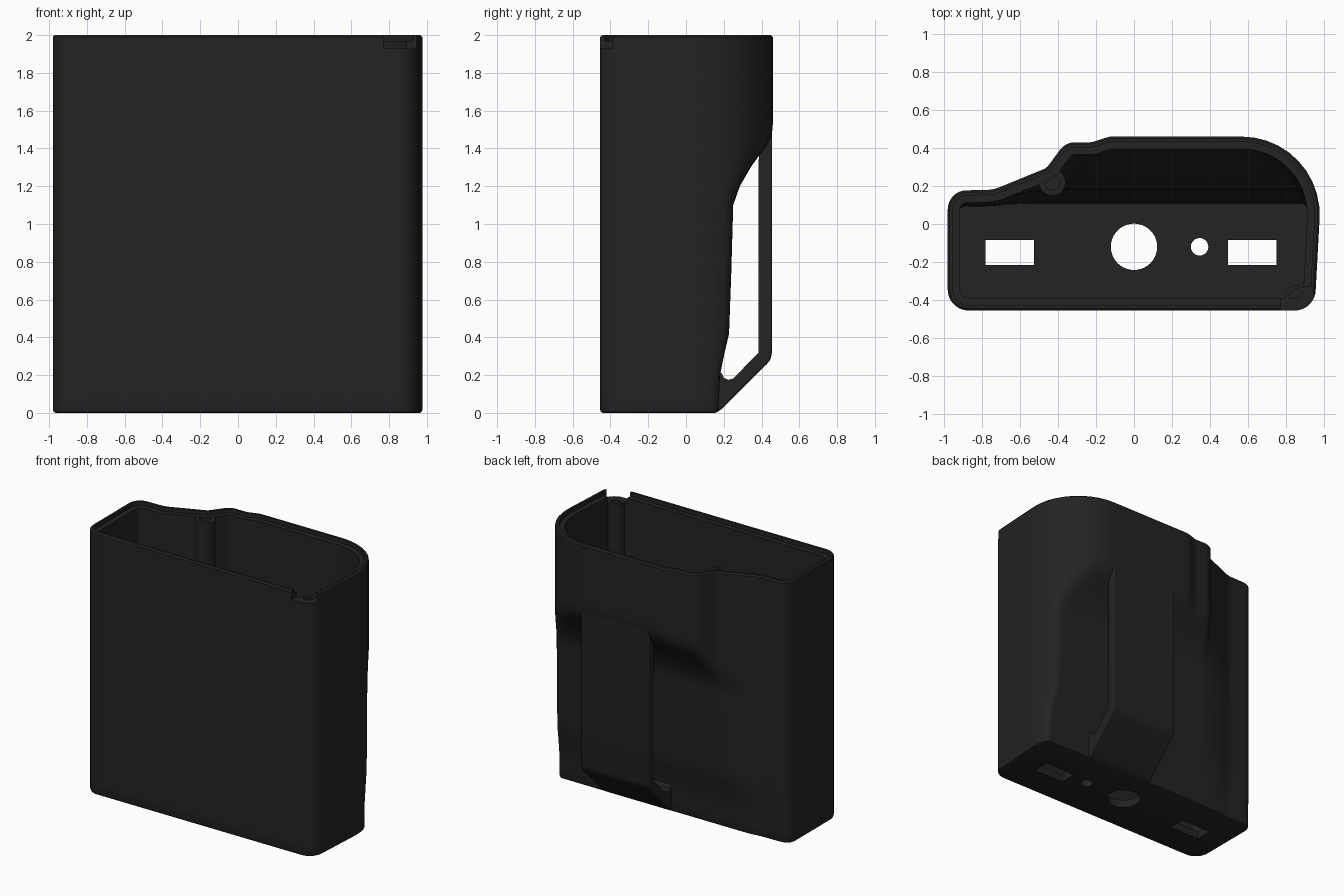
import bpy, bmesh, math
from mathutils import Vector

cube = bpy.data.objects.get("Cube")
if cube:
    bpy.data.objects.remove(cube)

black = bpy.data.materials.new("matte_black")
black.use_nodes = True
COLOUR = (0.017, 0.017, 0.017, 1)
black.diffuse_color = COLOUR
black.node_tree.nodes["Principled BSDF"].inputs["Base Color"].default_value = COLOUR


def add_object(name, bm):
    bmesh.ops.recalc_face_normals(bm, faces=bm.faces)
    mesh = bpy.data.meshes.new(name)
    bm.to_mesh(mesh)
    bm.free()
    mesh.materials.append(black)
    obj = bpy.data.objects.new(name, mesh)
    bpy.context.collection.objects.link(obj)
    return obj


def select(obj):
    bpy.ops.object.select_all(action='DESELECT')
    obj.select_set(True)
    bpy.context.view_layer.objects.active = obj


def smooth(obj, angle=35):
    select(obj)
    bpy.ops.object.shade_smooth_by_angle(angle=math.radians(angle))


def box(name, x0, x1, y0, y1, z0, z1):
    bm = bmesh.new()
    bmesh.ops.create_cube(bm, size=1)
    for v in bm.verts:
        v.co = ((x0 + x1) / 2 + v.co.x * (x1 - x0),
                (y0 + y1) / 2 + v.co.y * (y1 - y0),
                (z0 + z1) / 2 + v.co.z * (z1 - z0))
    return add_object(name, bm)


def cylinder(name, x, y, z0, z1, r, r_base=None):
    bm = bmesh.new()
    bmesh.ops.create_cone(bm, cap_ends=True, segments=40, depth=z1 - z0,
                          radius1=r if r_base is None else r_base, radius2=r)
    bmesh.ops.translate(bm, vec=(x, y, (z0 + z1) / 2), verts=bm.verts)
    return add_object(name, bm)


def cut(obj, cutter):
    cutter.hide_render = True
    mod = obj.modifiers.new("cut", 'BOOLEAN')
    mod.operation, mod.solver, mod.object = 'DIFFERENCE', 'EXACT', cutter
    select(obj)
    bpy.ops.object.modifier_apply(modifier=mod.name)
    bpy.data.objects.remove(cutter)


def rounded_outline(corners, steps=10, max_len=0.06):
    """Closed polygon with each corner (x, y, radius) replaced by an arc."""
    pts, n = [], len(corners)
    for i, (x, y, r) in enumerate(corners):
        p = Vector((x, y))
        a = (Vector(corners[i - 1][:2]) - p).normalized()
        b = (Vector(corners[(i + 1) % n][:2]) - p).normalized()
        half = a.angle(b) / 2
        centre = p + (a + b).normalized() * r / math.sin(half)
        start, end = p + a * r / math.tan(half), p + b * r / math.tan(half)
        sweep = (start - centre).angle_signed(end - centre)
        a0 = math.atan2(start.y - centre.y, start.x - centre.x)
        for k in range(steps + 1):
            t = a0 - sweep * k / steps
            pts.append(centre + r * Vector((math.cos(t), math.sin(t))))
    out = []
    for i, p in enumerate(pts):
        q = pts[(i + 1) % len(pts)]
        parts = max(1, math.ceil((q - p).length / max_len))
        out += [p.lerp(q, k / parts) for k in range(parts)]
    return out


def inset(points, d):
    result, n = [], len(points)
    for i, p in enumerate(points):
        e = (p - points[i - 1]).normalized()
        f = (points[(i + 1) % n] - p).normalized()
        normal = Vector((-(e + f).y, (e + f).x)).normalized()
        result.append(p + normal * d / max(0.5, math.sqrt((1 + e.dot(f)) / 2)))
    return result


# Rear limit of the body at each height
BACK = [(0, .17), (.2, .18), (.3, .2), (.42, .228), (.75, .24), (1.1, .25),
        (1.2, .285), (1.33, .36), (1.42, .44), (1.5, .51), (1.6, .6), (2, .6)]


def back(z):
    for (z0, y0), (z1, y1) in zip(BACK, BACK[1:]):
        if z <= z1:
            return y0 + (y1 - y0) * (z - z0) / (z1 - z0)
    return BACK[-1][1]


def soft_min(a, b, k=0.07):
    h = max(k - abs(a - b), 0) / k
    return min(a, b) - h * h * k / 4


OUTLINE = rounded_outline([
    (-.98, -.455, .11), (.95, -.455, .11), (1, .46, .41), (-.13, .46, .1),
    (-.22, .43, .08), (-.36, .43, .1), (-.46, .295, .06), (-.74, .18, .2),
    (-.98, .175, .1)])
WALL, FLOOR = .065, .06

# Hollow body: outer skin up, stepped rim, inner skin down to the floor
heights = [.1, .2, .25, .3, .36, .42, .5, .75, 1, 1.05, 1.1, 1.15, 1.2, 1.25,
           1.3, 1.35, 1.4, 1.45, 1.5, 1.55, 1.6, 1.8]
rings = [(.015, 0), (.004, .006), (0, .018)] + [(0, z) for z in heights]
rings += [(0, 1.99), (.01, 2), (.027, 2), (.027, 1.97), (WALL, 1.97)]
rings += [(WALL, z) for z in reversed(heights)] + [(WALL, FLOOR)]
bm = bmesh.new()
loops = []
for depth, z in rings:
    loops.append([bm.verts.new((p.x, soft_min(p.y, back(z) - depth), z))
                  for p in inset(OUTLINE, depth)])
for lower, upper in zip(loops, loops[1:]):
    for i in range(len(lower)):
        j = (i + 1) % len(lower)
        bm.faces.new((lower[i], lower[j], upper[j], upper[i]))
bm.faces.new(loops[0])
bm.faces.new(loops[-1])
body = add_object("housing_body", bm)

# Floor openings and the rim notch
for x0, x1 in ((-.78, -.525), (.495, .75)):
    cut(body, box("slot_cutter", x0, x1, -.215, -.085, -.1, .2))
for x, r in ((0, .122), (.345, .046)):
    cut(body, cylinder("hole_cutter", x, -.12, -.1, .2, r))
cut(body, box("notch_cutter", .77, .945, -.6, -.33, 1.93, 2.1))
smooth(body)

# Screw posts
for name, x, y, z0, z1, r, r_base in (
        ("front_screw_post", .855, -.385, .03, 1.93, .062, .062),
        ("rear_screw_post", -.43, .22, 1.1, 1.968, .07, .01)):
    if r_base < r:
        mid = z0 + .2
        taper = cylinder(name + "_taper", x, y, z0, mid, r, r_base)
        smooth(taper)
        z0 = mid
    post = cylinder(name, x, y, z0, z1, r)
    cut(post, cylinder("screw_cutter", x, y, z1 - .25, z1 + .1, .04))
    smooth(post)

# Belt strap: side profile extruded across the back
profile = [(.455, 1.6), (.455, .32), (.448, .285), (.43, .26), (.195, .025),
           (.165, .004), (.13, .004), (.13, .2), (.187, .215), (.2, .185),
           (.225, .175), (.25, .182), (.385, .32), (.385, 1.34), (.41, 1.6)]
bm = bmesh.new()
side = bm.faces.new([bm.verts.new((0, y, z)) for y, z in profile])
moved = bmesh.ops.extrude_face_region(bm, geom=[side])["geom"]
bmesh.ops.translate(bm, vec=(.57, 0, 0),
                    verts=[v for v in moved if isinstance(v, bmesh.types.BMVert)])
strap = add_object("belt_strap", bm)
bevel = strap.modifiers.new("soft_edges", 'BEVEL')
bevel.width, bevel.segments = .008, 2
bevel.limit_method, bevel.angle_limit = 'ANGLE', math.radians(60)
smooth(strap)
